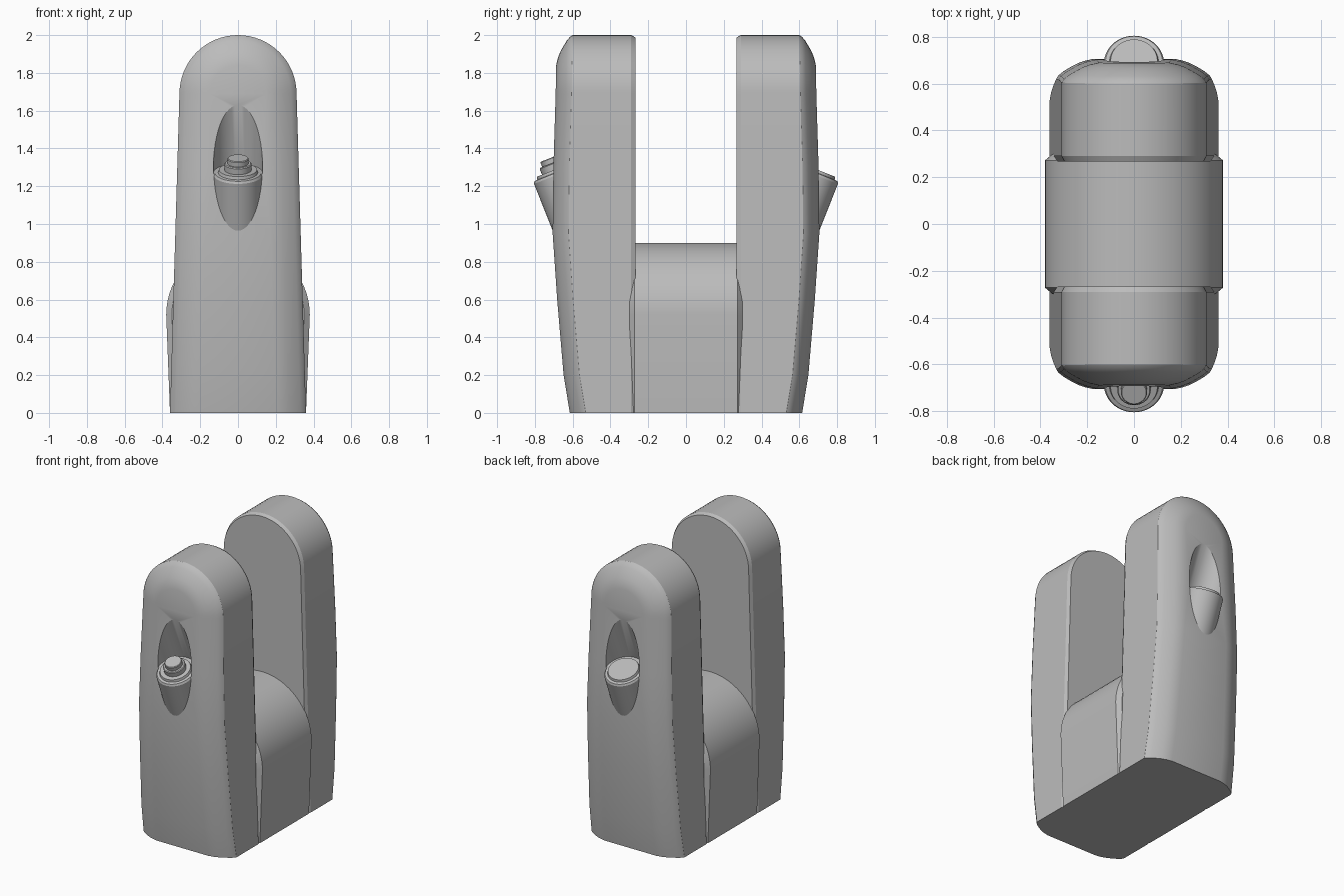
import bpy, bmesh, math
from mathutils import Vector

cube = bpy.data.objects.get("Cube")
if cube:
    bpy.data.objects.remove(cube)

grey = bpy.data.materials.new("plain grey")
grey.use_nodes = True
grey.diffuse_color = (0.5, 0.5, 0.5, 1)
grey.node_tree.nodes["Principled BSDF"].inputs["Base Color"].default_value = (0.5, 0.5, 0.5, 1)


def finish(name, bm):
    bmesh.ops.recalc_face_normals(bm, faces=bm.faces)
    mesh = bpy.data.meshes.new(name)
    bm.to_mesh(mesh)
    bm.free()
    mesh.materials.append(grey)
    obj = bpy.data.objects.new(name, mesh)
    bpy.context.collection.objects.link(obj)
    return obj


def smooth(obj, angle=24):
    bpy.ops.object.select_all(action='DESELECT')
    obj.select_set(True)
    bpy.context.view_layer.objects.active = obj
    bpy.ops.object.shade_smooth_by_angle(angle=math.radians(angle))


def arch(base, radius, spring, inset, levels, steps=32):
    """Arch outline in x, z from the right foot over the top to the left foot."""
    side = [(base + (radius - base) * z / spring - inset, z) for z in levels]
    r = radius - inset
    top = [(r * math.cos(math.pi * i / steps), spring + r * math.sin(math.pi * i / steps))
           for i in range(steps + 1)]
    return side + top + [(-x, z) for x, z in reversed(side)]


def loft(name, rings):
    """Skin matching outlines, closing both ends with left-to-right strips."""
    bm = bmesh.new()
    loops = [[bm.verts.new(p) for p in ring] for ring in rings]
    n = len(loops[0])
    for a, b in zip(loops, loops[1:]):
        for i in range(n):
            j = (i + 1) % n
            bm.faces.new((a[i], a[j], b[j], b[i]))
    for loop in (loops[0], loops[-1]):
        for i in range(n // 2):
            quad = (loop[i], loop[i + 1], loop[n - 2 - i], loop[n - 1 - i])
            bm.faces.new(list(dict.fromkeys(quad)))
    return finish(name, bm)


def turned(name, centre, axis, profile, segments=48):
    """Solid of revolution; profile holds (radius, distance along axis)."""
    rot = Vector((0, 0, 1)).rotation_difference(axis)
    bm = bmesh.new()
    loops = []
    for r, h in profile:
        loops.append([bm.verts.new(centre + rot @ Vector((
            r * math.cos(math.tau * k / segments), r * math.sin(math.tau * k / segments), h)))
            for k in range(segments)])
    for a, b in zip(loops, loops[1:]):
        for k in range(segments):
            j = (k + 1) % segments
            bm.faces.new((a[k], a[j], b[j], b[k]))
    bm.faces.new(loops[0])
    bm.faces.new(loops[-1])
    return finish(name, bm)


# Depth of the outer panel at each height
DEPTH = [(0, 0.615), (0.2, 0.648), (0.6, 0.682), (0.95, 0.706), (1.3, 0.702), (1.69, 0.69), (2, 0.685)]


def depth(z):
    for (z0, y0), (z1, y1) in zip(DEPTH, DEPTH[1:]):
        if z <= z1:
            return y0 + (y1 - y0) * (z - z0) / (z1 - z0)
    return DEPTH[-1][1]


LEVELS = [z for z, y in DEPTH[:5]]
ROUNDING = [(0, 0.085), (0.01, 0.07), (0.03, 0.054), (0.06, 0.036), (0.09, 0.02), (0.12, 0.009), (0.16, 0)]


def tower(name, side):
    rings = []
    for inset, y in ((0.012, 0.268), (0, 0.29)):
        rings.append([(x, side * y, z) for x, z in arch(0.36, 0.31, 1.69, inset, LEVELS)])
    for inset, drop in ROUNDING:
        rings.append([(x, side * (depth(z) - drop), z)
                      for x, z in arch(0.36, 0.31, 1.69, inset, LEVELS)])
    return loft(name, rings)


# Towers, each with a slanted scoop above a round socket
for label, side in (("front", -1), ("back", 1)):
    body = tower(label + "_tower", side)
    axis = Vector((0, side * 0.37, 0.93)).normalized()
    centre = Vector((0, side * 0.689, 1.271))
    cutter = turned("scoop_cutter", centre, axis, [(0.13, 0), (0.13, 0.8)])
    cutter.hide_render = True
    cut = body.modifiers.new("scoop", 'BOOLEAN')
    cut.operation = 'DIFFERENCE'
    cut.solver = 'EXACT'
    cut.object = cutter
    bpy.context.view_layer.objects.active = body
    bpy.ops.object.modifier_apply(modifier="scoop")
    bpy.data.objects.remove(cutter)
    smooth(body)

    socket = turned(label + "_socket", centre, axis,
                    [(0.129, -0.42), (0.129, -0.012), (0.122, 0), (0.105, 0.002), (0.1, 0.018)])
    smooth(socket)

# Stepped button on the front socket only
button = turned("front_button", Vector((0, -0.689, 1.271)), Vector((0, -0.37, 0.93)).normalized(),
                [(0.072, 0), (0.072, 0.05), (0.067, 0.055), (0.056, 0.055), (0.056, 0.08), (0.052, 0.084)])
smooth(button)

# Arched bridge with bevelled ends
bridge = loft("bridge", [[(x, y, z) for x, z in arch(0.36, 0.38, 0.52, inset, [0])]
                         for inset, y in ((0.03, -0.298), (0, -0.272), (0, 0.272), (0.03, 0.298))])
smooth(bridge)
